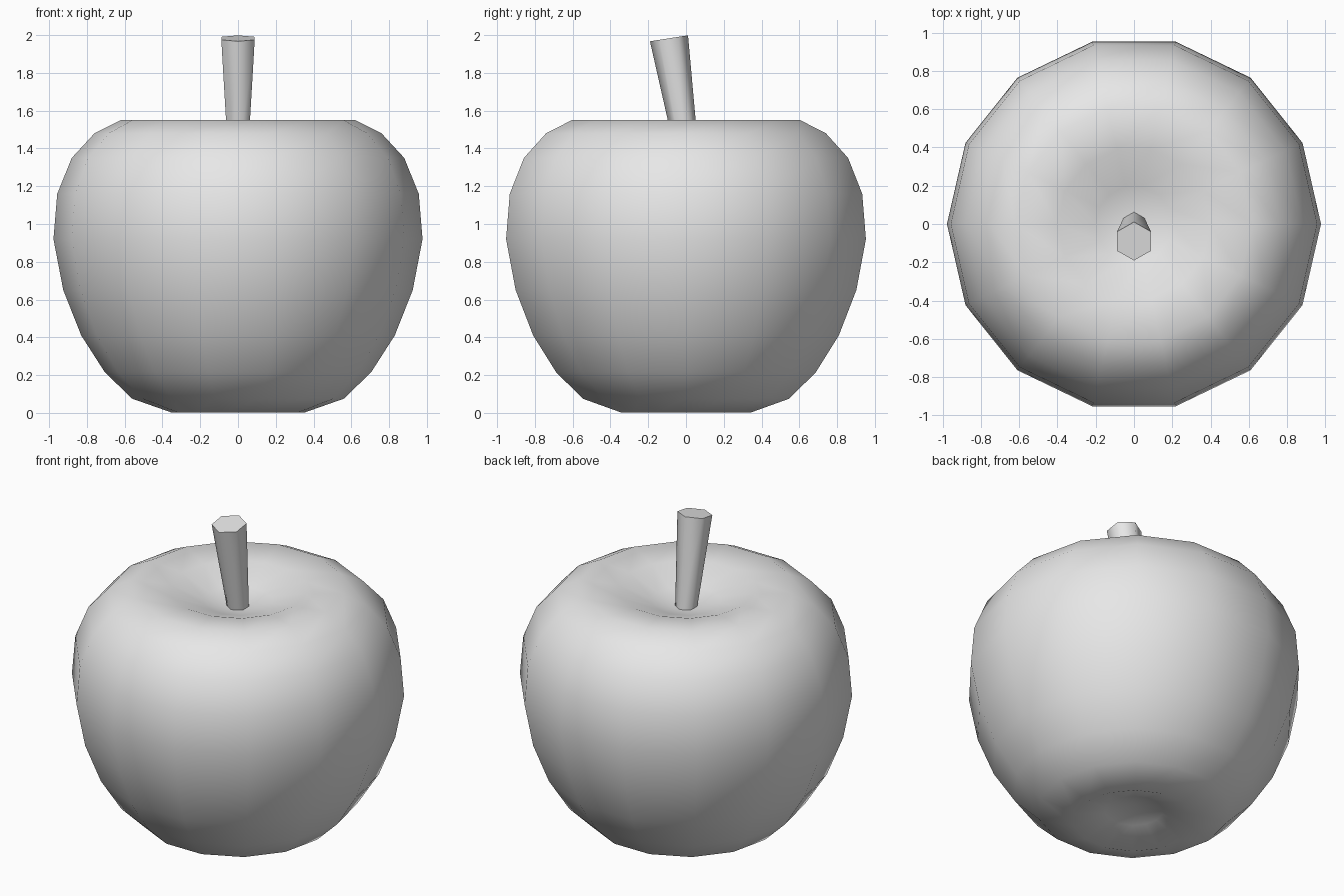
import bpy, bmesh, math
from mathutils import Vector, Matrix

old = bpy.data.objects.get("Cube")
if old:
    bpy.data.objects.remove(old, do_unlink=True)

# One plain colour for the whole fruit
grey = bpy.data.materials.new("light_grey")
grey.use_nodes = True
colour = (0.8, 0.8, 0.8, 1)
grey.diffuse_color = colour
grey.node_tree.nodes["Principled BSDF"].inputs["Base Color"].default_value = colour


def lathe(name, profile, sides, start=0.0, place=Matrix()):
    """Revolve (radius, height) points; zero radius makes a pole."""
    bm = bmesh.new()
    rings = []
    for r, z in profile:
        if r == 0:
            rings.append([bm.verts.new((0, 0, z))] * sides)
        else:
            rings.append([bm.verts.new((r * math.cos(start + math.tau * i / sides),
                                        r * math.sin(start + math.tau * i / sides), z))
                          for i in range(sides)])
    for low, high in zip(rings, rings[1:]):
        for i in range(sides):
            j = (i + 1) % sides
            corners = dict.fromkeys((low[i], low[j], high[j], high[i]))
            bm.faces.new(list(corners))
    bm.transform(place)
    bmesh.ops.recalc_face_normals(bm, faces=bm.faces)
    mesh = bpy.data.meshes.new(name)
    bm.to_mesh(mesh)
    bm.free()
    mesh.materials.append(grey)
    obj = bpy.data.objects.new(name, mesh)
    bpy.context.collection.objects.link(obj)
    bpy.ops.object.select_all(action='DESELECT')
    obj.select_set(True)
    bpy.context.view_layer.objects.active = obj
    return obj


# Fruit body, with a hollow underneath and a dimple on top
body_profile = [(0, 0.11), (0.17, 0.07), (0.355, 0.003), (0.56, 0.075),
                (0.705, 0.215), (0.83, 0.41), (0.925, 0.65), (0.977, 0.92),
                (0.957, 1.16), (0.88, 1.35), (0.76, 1.48), (0.62, 1.55),
                (0.4, 1.53), (0.2, 1.455), (0, 1.41)]
lathe("fruit_body", body_profile, 14)
bpy.ops.object.shade_smooth()

# Six-sided stem, widening upward and leaning to the front
base, tip = Vector((0, 0.008, 1.36)), Vector((-0.004, -0.09, 1.983))
axis = tip - base
lean = Matrix.Translation(base) @ Matrix.Rotation(math.atan2(-axis.y, axis.z), 4, 'X')
stem_profile = [(0, 0), (0.06, 0), (0.102, axis.length), (0, axis.length)]
lathe("stem", stem_profile, 6, math.pi / 2, lean)
bpy.ops.object.shade_smooth_by_angle(angle=math.radians(65))
